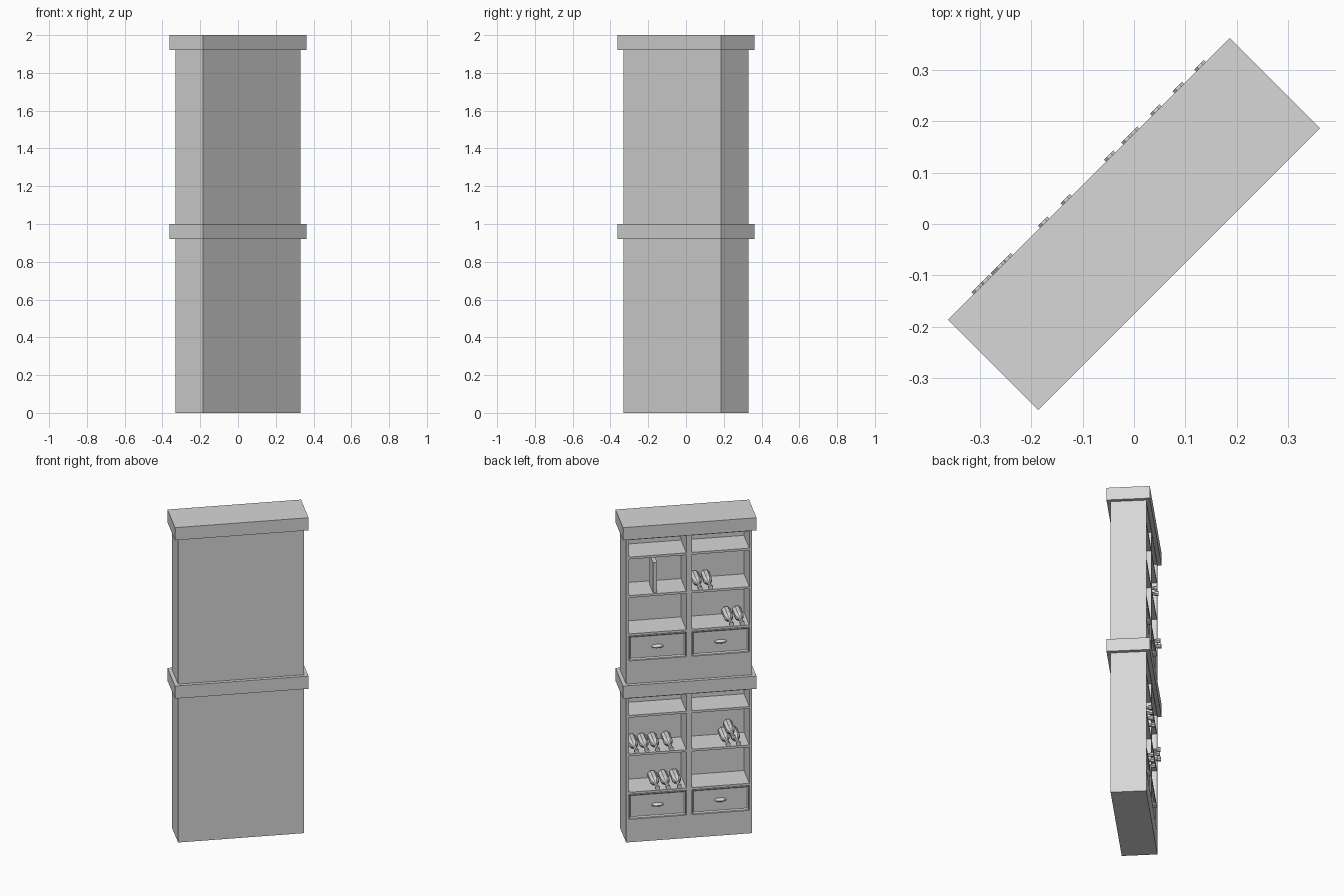
import bpy
import bmesh
import math
from mathutils import Matrix, Vector

cube = bpy.data.objects.get("Cube")
if cube:
    bpy.data.objects.remove(cube, do_unlink=True)

grey = bpy.data.materials.new("plain grey")
grey.use_nodes = True
GREY = (0.68, 0.68, 0.68, 1)
grey.diffuse_color = GREY
grey.node_tree.nodes["Principled BSDF"].inputs["Base Color"].default_value = GREY

# The cabinet is laid out facing -y, then turned about z
TURN = Matrix.Rotation(math.radians(225), 4, "Z")
HALF_W, FRONT, BACK = 0.366, -0.1025, 0.1025
OVERHANG = 0.022
SIDE, DIVIDER = 0.016, 0.016          # side thickness, half divider thickness
INNER_BACK = 0.075
PLINTH, DRAWER_TOP, SLAB = 0.145, 0.3, 0.92
SHELVES = (0.315, 0.557, 0.8)
SHELF_T = 0.014
BOTTLE_R = 0.027


def finish(name, bm):
    bmesh.ops.recalc_face_normals(bm, faces=bm.faces)
    bm.transform(TURN)
    mesh = bpy.data.meshes.new(name)
    bm.to_mesh(mesh)
    bm.free()
    mesh.materials.append(grey)
    obj = bpy.data.objects.new(name, mesh)
    bpy.context.collection.objects.link(obj)
    return obj


def box_mesh(low, high):
    bm = bmesh.new()
    low, high = Vector(low), Vector(high)
    bmesh.ops.create_cube(bm, size=1)
    bm.transform(Matrix.Translation((low + high) / 2) @ Matrix.Diagonal(high - low).to_4x4())
    return bm


def box(name, low, high):
    return finish(name, box_mesh(low, high))


def drawer(name, x0, x1, z):
    # Drawer front with a raised rim around a sunken panel
    gap = 0.004
    bm = box_mesh((x0 + gap, FRONT + 0.004, z + PLINTH + gap),
                  (x1 - gap, INNER_BACK, z + DRAWER_TOP - gap))
    bm.normal_update()
    face = min(bm.faces, key=lambda f: f.calc_center_median().y)
    bmesh.ops.inset_region(bm, faces=[face], thickness=0.01)
    bmesh.ops.translate(bm, verts=face.verts, vec=(0, 0.006, 0))
    finish(name, bm)
    # Oval pull
    bm = bmesh.new()
    bmesh.ops.create_uvsphere(bm, u_segments=16, v_segments=8, radius=1)
    bm.transform(Matrix.Translation(((x0 + x1) / 2, FRONT + 0.006, z + 0.223))
                 @ Matrix.Diagonal((0.035, 0.018, 0.011, 1)))
    finish(name + "_handle", bm)


def bottle(x, z):
    # Eight-sided bottle lying with its neck to the front: (radius, y)
    profile = ((0.022, 0.068), (BOTTLE_R, 0.062), (BOTTLE_R, -0.03), (0.011, -0.062),
               (0.010, -0.108), (0.014, -0.11), (0.014, -0.13))
    bm = bmesh.new()
    rings = []
    for r, y in profile:
        angles = [math.tau * (i + 0.5) / 8 for i in range(8)]
        rings.append([bm.verts.new((x + r * math.cos(a), y, z + r * math.sin(a)))
                      for a in angles])
    for a, b in zip(rings, rings[1:]):
        for i in range(8):
            j = (i + 1) % 8
            bm.faces.new((a[i], a[j], b[j], b[i]))
    bm.faces.new(rings[0])
    bm.faces.new(rings[-1])
    finish("bottle", bm)


def unit(level, z):
    # Carcass
    box(level + "_back_panel", (-HALF_W, INNER_BACK, z), (HALF_W, BACK, z + SLAB))
    box(level + "_plinth", (-HALF_W, FRONT, z), (HALF_W, INNER_BACK, z + PLINTH))
    for side, s in (("left", 1), ("right", -1)):
        xs = sorted((s * HALF_W, s * (HALF_W - SIDE)))
        box(f"{level}_{side}_side", (xs[0], FRONT, z + PLINTH), (xs[1], INNER_BACK, z + SLAB))
    box(level + "_divider", (-DIVIDER, FRONT, z + PLINTH), (DIVIDER, INNER_BACK, z + SLAB))
    box(level + "_top_slab", (-HALF_W - OVERHANG, FRONT - OVERHANG, z + SLAB),
        (HALF_W + OVERHANG, BACK + OVERHANG, z + 1))
    # Shelves, top rails and drawers in both bays
    for side, x0, x1 in (("right", -HALF_W + SIDE, -DIVIDER), ("left", DIVIDER, HALF_W - SIDE)):
        for top in SHELVES:
            box(f"{level}_{side}_shelf", (x0, FRONT + 0.002, z + top - SHELF_T),
                (x1, INNER_BACK, z + top))
        box(f"{level}_{side}_top_rail", (x0, FRONT, z + SLAB - 0.012),
            (x1, INNER_BACK, z + SLAB))
        drawer(f"{level}_{side}_drawer", x0, x1, z)


unit("lower", 0)
unit("upper", 1)

# Bottles grouped by shelf: shelf height and x positions
seat = BOTTLE_R * math.cos(math.pi / 8)
for shelf, xs in ((SHELVES[0], (-0.187, -0.126, -0.06)),
                  (SHELVES[1], (-0.309, -0.249, -0.187, -0.108, 0.223, 0.283)),
                  (1 + SHELVES[0], (0.243, 0.305)),
                  (1 + SHELVES[1], (0.06, 0.122))):
    for x in xs:
        bottle(x, shelf + seat)
# One bottle resting on the pair below
bottle(0.253, SHELVES[1] + seat + 0.046)

# Standing book
box("book", (-0.207, FRONT + 0.015, 1 + SHELVES[1]), (-0.183, FRONT + 0.125, 1.747))
